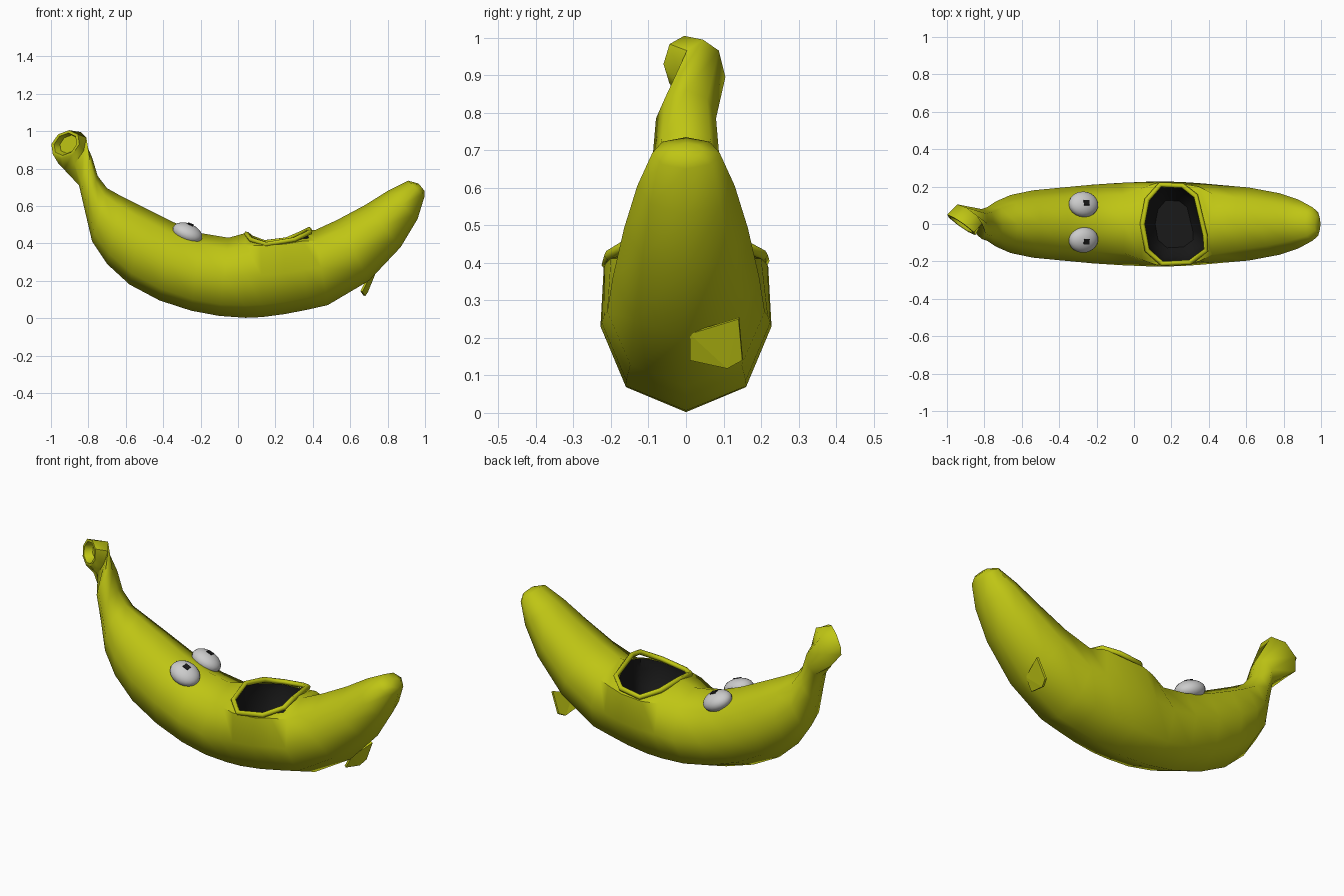
import bpy, bmesh, math
from mathutils import Vector

if "Cube" in bpy.data.objects:
    bpy.data.objects.remove(bpy.data.objects["Cube"])


def material(name, rgb):
    m = bpy.data.materials.new(name)
    m.diffuse_color = (*rgb, 1)
    m.use_nodes = True
    m.node_tree.nodes["Principled BSDF"].inputs["Base Color"].default_value = m.diffuse_color
    return m


PEEL = material("peel", (0.52, 0.56, 0.007))
DARK = material("dark", (0.01, 0.01, 0.01))
WHITE = material("eye_white", (0.75, 0.75, 0.75))


def loft(name, rings, mats):
    """Skin a list of equal-sized point rings and cap both ends."""
    bm = bmesh.new()
    vs = [[bm.verts.new(p) for p in r] for r in rings]
    n = len(vs[0])
    for a, b in zip(vs, vs[1:]):
        for i in range(n):
            j = (i + 1) % n
            bm.faces.new((a[i], a[j], b[j], b[i]))
    bm.faces.new(vs[0])
    bm.faces.new(vs[-1])
    bmesh.ops.recalc_face_normals(bm, faces=bm.faces)
    me = bpy.data.meshes.new(name)
    bm.to_mesh(me)
    bm.free()
    ob = bpy.data.objects.new(name, me)
    bpy.context.collection.objects.link(ob)
    for m in mats:
        me.materials.append(m)
    return ob


def select(ob):
    bpy.ops.object.select_all(action='DESELECT')
    ob.select_set(True)
    bpy.context.view_layer.objects.active = ob


def ring(c, up, side, square=1.0):
    """Octagon; square widens the two upper corners."""
    c, up, side = Vector(c), Vector(up), Vector(side)
    pts = []
    for i in range(8):
        a = i * math.pi / 4
        k = square if i in (1, 7) else 1.0
        pts.append(c + up * math.cos(a) + side * math.sin(a) * k)
    return pts


# body: underside x, z, upper side x, z, half width, upper squareness
stations = [
    (0.998, 0.68, 0.965, 0.72, 0.045, 1), (0.997, 0.65, 0.91, 0.735, 0.09, 1),
    (0.96, 0.53, 0.80, 0.68, 0.13, 1), (0.87, 0.38, 0.68, 0.605, 0.165, 1),
    (0.70, 0.20, 0.53, 0.525, 0.195, 1), (0.48, 0.07, 0.41, 0.47, 0.21, 1.1),
    (0.37, 0.045, 0.34, 0.475, 0.218, 1.3), (0.25, 0.022, 0.25, 0.46, 0.225, 1.36),
    (0.13, 0.006, 0.12, 0.455, 0.228, 1.36), (0.04, 0.002, 0.04, 0.455, 0.225, 1.2),
    (-0.10, 0.012, -0.05, 0.43, 0.22, 1), (-0.25, 0.04, -0.20, 0.455, 0.21, 1),
    (-0.42, 0.095, -0.35, 0.515, 0.195, 1), (-0.58, 0.18, -0.50, 0.59, 0.18, 1),
    (-0.70, 0.29, -0.62, 0.65, 0.155, 1), (-0.78, 0.41, -0.70, 0.695, 0.12, 1),
    (-0.82, 0.58, -0.75, 0.76, 0.09, 1), (-0.85, 0.71, -0.78, 0.86, 0.08, 1),
]
rings = [ring(((bx + tx) / 2, 0, (bz + tz) / 2),
              ((tx - bx) / 2, 0, (tz - bz) / 2), (0, w, 0), q)
         for bx, bz, tx, tz, w, q in stations]

# stem turning to the front, with a hollow cut end
up, side = Vector((0.02, 0, 0.075)), Vector((-0.075, 0.055, 0))
end = Vector((-0.923, -0.005, 0.93))
rings += [ring((-0.885, 0.045, 0.895), (0.045, 0, 0.1), (-0.06, 0.06, 0)),
          ring(end, up, side),
          ring(end, up * 0.8, side * 0.8),
          ring(end + Vector((0.02, 0.04, 0)), up * 0.65, side * 0.65)]
body = loft("banana_body", rings, [PEEL, DARK])

# mouth: pocket cut along the lip outline
lip_pts = [(0.045, 0, 0.45), (0.07, 0.13, 0.43), (0.14, 0.21, 0.405),
           (0.26, 0.205, 0.42), (0.33, 0.15, 0.45), (0.38, -0.06, 0.475),
           (0.385, -0.14, 0.46), (0.30, -0.205, 0.42), (0.15, -0.212, 0.395),
           (0.07, -0.14, 0.42)]
mid = Vector((0.215, 0.0, 0))


def mouth_ring(z, s):
    return [(mid.x + (x - mid.x) * s, y * s, z) for x, y, _ in lip_pts]


cutter = loft("mouth_cutter", [mouth_ring(0.7, 0.96), mouth_ring(0.37, 0.95),
                               mouth_ring(0.28, 0.83), mouth_ring(0.2, 0.6)], [DARK])
cutter.hide_render = True
mod = body.modifiers.new("mouth", 'BOOLEAN')
mod.operation, mod.solver, mod.object = 'DIFFERENCE', 'EXACT', cutter
mod.material_mode = 'TRANSFER'
select(body)
bpy.ops.object.modifier_apply(modifier="mouth")
bpy.data.objects.remove(cutter)
bpy.ops.object.shade_smooth_by_angle(angle=math.radians(55))

# lip rim
cu = bpy.data.curves.new("mouth_lip", 'CURVE')
cu.dimensions, cu.bevel_depth, cu.bevel_resolution = '3D', 0.014, 1
sp = cu.splines.new('POLY')
sp.points.add(len(lip_pts) - 1)
for p, co in zip(sp.points, lip_pts):
    p.co = (*co, 1)
sp.use_cyclic_u = True
cu.materials.append(PEEL)
bpy.context.collection.objects.link(bpy.data.objects.new("mouth_lip", cu))

# eyes and square pupils
for label, y, sgn in (("left", -0.085, -1), ("right", 0.105, 1)):
    tilt = (-sgn * 0.25, 0.4, 0)
    bpy.ops.mesh.primitive_uv_sphere_add(segments=20, ring_count=12, radius=1,
                                         location=(-0.27, y, 0.455), rotation=tilt)
    eye = bpy.context.object
    eye.name = label + "_eye"
    eye.scale = (0.083, 0.07, 0.05)
    eye.data.materials.append(WHITE)
    bpy.ops.object.shade_smooth()
    bpy.ops.mesh.primitive_cube_add(size=1, location=(-0.255, y - 0.008 * -sgn, 0.497),
                                    rotation=tilt)
    pupil = bpy.context.object
    pupil.name = label + "_pupil"
    pupil.scale = (0.032, 0.028, 0.014)
    pupil.data.materials.append(DARK)

# torn peel flap on the underside
me = bpy.data.meshes.new("peel_flap")
me.from_pydata([(0.70, 0.01, 0.21), (0.665, 0.01, 0.14), (0.68, 0.11, 0.118),
                (0.695, 0.15, 0.14), (0.74, 0.14, 0.25)], [],
               [(0, 1, 2), (0, 2, 4), (2, 3, 4)])
me.materials.append(PEEL)
flap = bpy.data.objects.new("peel_flap", me)
bpy.context.collection.objects.link(flap)
flap.modifiers.new("thickness", 'SOLIDIFY').thickness = 0.012
